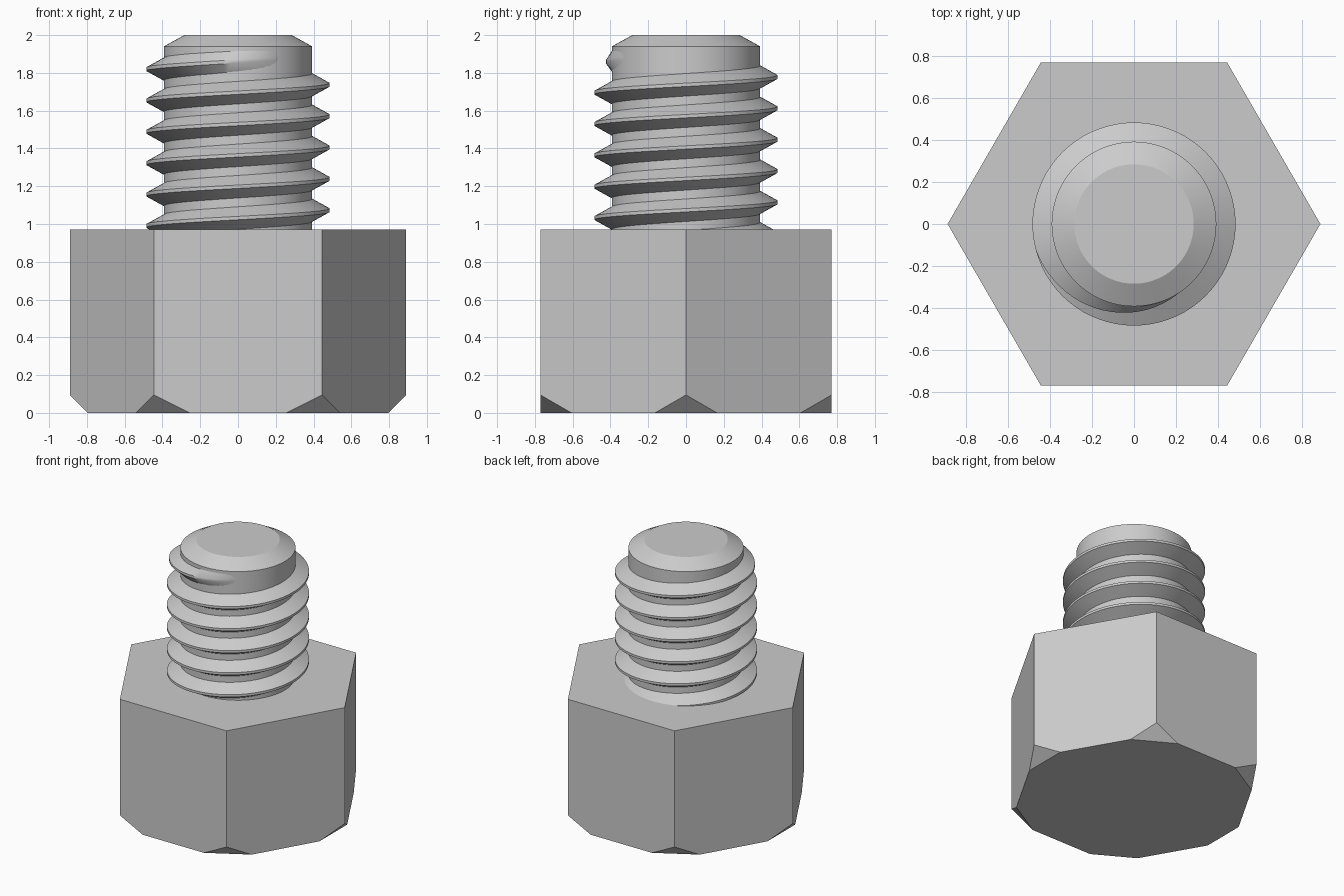
import bpy, bmesh
from math import cos, sin, pi, radians
from mathutils import Vector

if "Cube" in bpy.data.objects:
    bpy.data.objects.remove(bpy.data.objects["Cube"], do_unlink=True)

HEX_R, HEX_TOP, CUT = 0.89, 0.97, 0.095
CORE_R, CREST_R, PITCH = 0.393, 0.485, 0.166

steel = bpy.data.materials.new("plain_grey")
steel.use_nodes = True
GREY = (0.6, 0.6, 0.6, 1)
steel.diffuse_color = GREY
steel.node_tree.nodes["Principled BSDF"].inputs["Base Color"].default_value = GREY


def finish(name, bm, smooth=None):
    bmesh.ops.recalc_face_normals(bm, faces=bm.faces)
    mesh = bpy.data.meshes.new(name)
    bm.to_mesh(mesh)
    bm.free()
    mesh.materials.append(steel)
    ob = bpy.data.objects.new(name, mesh)
    bpy.context.collection.objects.link(ob)
    if smooth:
        bpy.ops.object.select_all(action="DESELECT")
        ob.select_set(True)
        bpy.context.view_layer.objects.active = ob
        bpy.ops.object.shade_smooth_by_angle(angle=radians(smooth))
    return ob


def ring(bm, radius, z, count):
    return [bm.verts.new((radius * cos(2 * pi * i / count),
                          radius * sin(2 * pi * i / count), z)) for i in range(count)]


def bridge(bm, a, b, closed=True):
    n = len(a)
    for i in range(n if closed else n - 1):
        j = (i + 1) % n
        bm.faces.new((a[i], a[j], b[j], b[i]))


def lathe(name, profile, count, smooth=None):
    bm = bmesh.new()
    rings = [ring(bm, r, z, count) for r, z in profile]
    for a, b in zip(rings, rings[1:]):
        bridge(bm, a, b)
    bm.faces.new(rings[0])
    bm.faces.new(rings[-1])
    return finish(name, bm, smooth)


# Hexagonal head with its bottom corners cut off
bm = bmesh.new()
low, high = ring(bm, HEX_R, 0, 6), ring(bm, HEX_R, HEX_TOP, 6)
bridge(bm, low, high)
bm.faces.new(low)
bm.faces.new(high)
for k in range(6):
    out = Vector((cos(k * pi / 3), sin(k * pi / 3), 0))
    cut = bmesh.ops.bisect_plane(
        bm, geom=bm.verts[:] + bm.edges[:] + bm.faces[:],
        plane_co=out * (HEX_R - CUT), plane_no=out - Vector((0, 0, 1)), clear_outer=True)
    edges = [e for e in cut["geom_cut"] if isinstance(e, bmesh.types.BMEdge)]
    bmesh.ops.holes_fill(bm, edges=edges, sides=0)
finish("hex_head", bm)

# Plain shaft core with a chamfered tip
lathe("shaft_core", [(CORE_R, 0.93), (CORE_R, 1.94), (0.285, 2.0)], 96, 25)

# Right-handed thread ridge that runs out near the tip
STEPS = 72
first = round(-5.25 * STEPS)
last = round(STEPS * 310 / 360)
fade_from = STEPS * 195 / 360
bm = bmesh.new()
sections = []
for i in range(first, last + 1):
    turn = i / STEPS
    a = 2 * pi * turn
    z = 1.737 + PITCH * turn
    fade = max(0, (i - fade_from) / (last - fade_from))
    root = CORE_R - 0.006
    crest = CREST_R + (root - CREST_R) * fade
    sections.append([bm.verts.new((r * cos(a), r * sin(a), z + dz)) for r, dz in
                     ((root, -0.063), (crest, -0.009), (crest, 0.009), (root, 0.063))])
for a, b in zip(sections, sections[1:]):
    bridge(bm, a, b, closed=False)
finish("thread", bm, 35)
